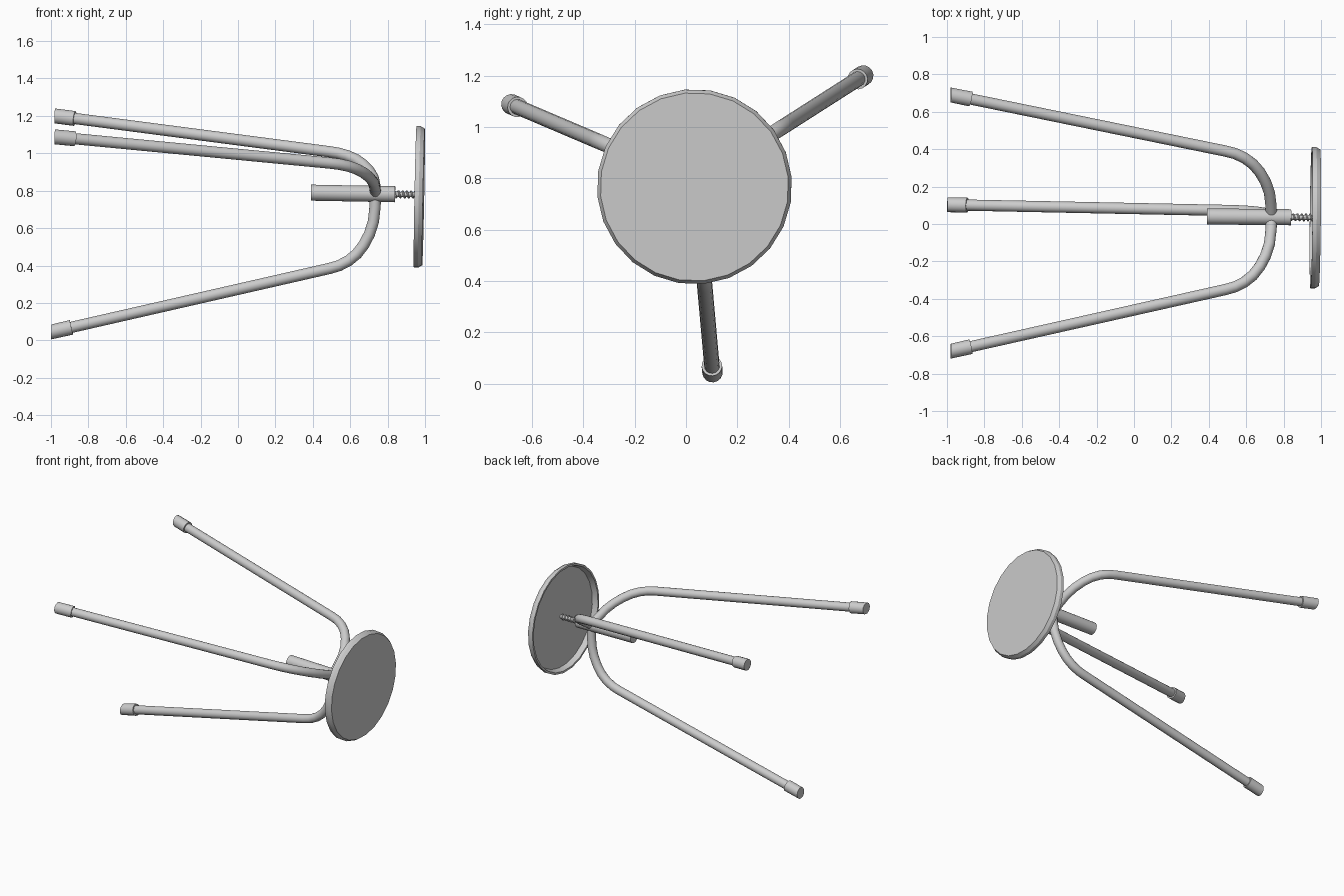
import bpy, bmesh, math
from mathutils import Vector

if "Cube" in bpy.data.objects:
    bpy.data.objects.remove(bpy.data.objects["Cube"])

grey = bpy.data.materials.new("grey metal")
grey.diffuse_color = (0.6, 0.6, 0.6, 1)
grey.use_nodes = True
grey.node_tree.nodes["Principled BSDF"].inputs["Base Color"].default_value = grey.diffuse_color

AXIS = Vector((1, -0.01, -0.019)).normalized()   # stool lies on its side
HUB = Vector((0.735, 0.037, 0.783))              # where the legs meet


def on_axis(x):
    return HUB + AXIS * (x - HUB.x)


def finish(obj, angle=40):
    obj.data.materials.append(grey)
    bpy.ops.object.select_all(action='DESELECT')
    obj.select_set(True)
    bpy.context.view_layer.objects.active = obj
    bpy.ops.object.shade_smooth_by_angle(angle=math.radians(angle))


def rings_mesh(name, rings, n, angle=40):
    """Skin rings given as (centre, normal, radius); both ends are closed."""
    bm = bmesh.new()
    loops = []
    for c, d, r in rings:
        d = d.normalized()
        u = d.cross(Vector((0.05, 1, 0.1))).normalized()
        v = d.cross(u)
        loops.append([bm.verts.new(c + r * (u * math.cos(t) + v * math.sin(t)))
                      for t in (math.tau * i / n for i in range(n))])
    for a, b in zip(loops, loops[1:]):
        for i in range(n):
            j = (i + 1) % n
            bm.faces.new((a[i], a[j], b[j], b[i]))
    bm.faces.new(loops[0])
    bm.faces.new(loops[-1])
    bmesh.ops.recalc_face_normals(bm, faces=bm.faces)
    me = bpy.data.meshes.new(name)
    bm.to_mesh(me)
    bm.free()
    obj = bpy.data.objects.new(name, me)
    bpy.context.collection.objects.link(obj)
    finish(obj, angle)
    return obj


def sweep(name, pts, radius, n):
    """Round tube through a list of points."""
    rings = []
    for i, p in enumerate(pts):
        d = pts[min(i + 1, len(pts) - 1)] - pts[max(i - 1, 0)]
        rings.append((p, d, radius))
    return rings_mesh(name, rings, n)


# seat: shallow pan with a tapered rim, hollow on the underside
seat_c = Vector((0.968, 0.033, 0.767))
pan = [(0.015, 0.0), (0.015, 0.352), (-0.021, 0.366), (-0.021, 0.38),
       (0.002, 0.38), (0.024, 0.367)]
rings_mesh("seat", [(seat_c + AXIS * h, AXIS, max(r, 0.01)) for h, r in pan], 24, 20)

# centre column
rings_mesh("column", [(on_axis(x), AXIS, 0.043) for x in (0.39, 0.84)], 20)

# height screw: core plus helical thread
rings_mesh("screw_core", [(on_axis(x), AXIS, 0.014) for x in (0.82, 0.985)], 12)
side = AXIS.cross(Vector((0, 1, 0))).normalized()
up = AXIS.cross(side)
turns, steps = 6, 14
helix = []
for i in range(turns * steps + 1):
    t = math.tau * i / steps
    x = 0.835 + 0.135 * i / (turns * steps)
    helix.append(on_axis(x) + 0.017 * (side * math.cos(t) + up * math.sin(t)))
sweep("screw_thread", helix, 0.005, 6)

# legs: bent tubes, (x, share of the way from hub to foot)
BEND = [(0.735, 0.0), (0.733, 0.09), (0.724, 0.2), (0.703, 0.29), (0.672, 0.37),
        (0.635, 0.435), (0.59, 0.485), (0.54, 0.52), (0.49, 0.54)]
feet = {"lower": Vector((-0.998, 0.103, 0.045)),
        "front": Vector((-0.98, -0.68, 1.088)),
        "back": Vector((-0.98, 0.69, 1.2))}
for key, foot in feet.items():
    pts = []
    for x, s in BEND:
        p = HUB.lerp(foot, s)
        pts.append(Vector((x, p.y, p.z)))
    direction = (pts[-1] - foot).normalized()
    pts.append(foot + direction * 0.03)
    sweep(key + "_leg", pts, 0.03, 16)
    # rubber foot sleeve, cut flat at the floor end
    top = foot + direction * 0.11
    rings_mesh(key + "_foot", [(foot, AXIS, 0.04), (top, direction, 0.04),
                               (top, direction, 0.029)], 16)
